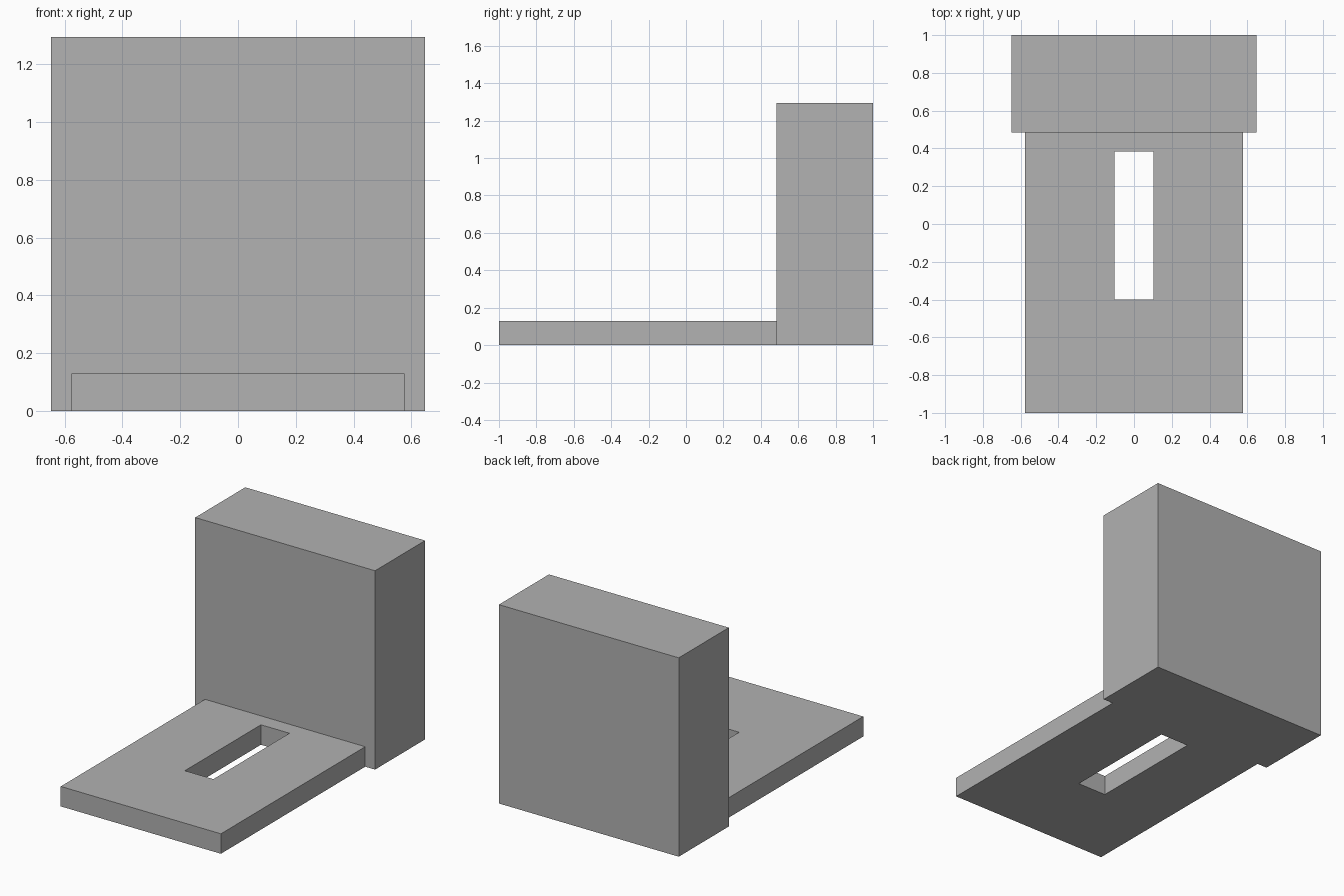
import bpy
import bmesh

cube = bpy.data.objects.get("Cube")
if cube:
    bpy.data.objects.remove(cube, do_unlink=True)

# Single flat grey
grey = bpy.data.materials.new("plain_grey")
grey.use_nodes = True
colour = (0.445, 0.445, 0.445, 1)
grey.diffuse_color = colour
grey.node_tree.nodes["Principled BSDF"].inputs["Base Color"].default_value = colour

SPLIT_Y = 0.485  # where the plate meets the upright block


def rectangle(bm, half_width, y0, y1):
    """Four corners at floor level, counter-clockwise from above."""
    corners = ((-half_width, y0), (half_width, y0), (half_width, y1), (-half_width, y1))
    return [bm.verts.new((x, y, 0)) for x, y in corners]


def raised_part(name, outline, height, hole=None):
    """Extrude a rectangle, optionally with a rectangular through hole."""
    bm = bmesh.new()
    outer = rectangle(bm, *outline)
    if hole:
        inner = rectangle(bm, *hole)
        for i in range(4):
            j = (i + 1) % 4
            bm.faces.new((outer[i], outer[j], inner[j], inner[i]))
    else:
        bm.faces.new(outer)
    result = bmesh.ops.extrude_face_region(bm, geom=bm.faces[:], use_keep_orig=True)
    top = [g for g in result["geom"] if isinstance(g, bmesh.types.BMVert)]
    bmesh.ops.translate(bm, verts=top, vec=(0, 0, height))
    bmesh.ops.recalc_face_normals(bm, faces=bm.faces[:])
    mesh = bpy.data.meshes.new(name)
    bm.to_mesh(mesh)
    bm.free()
    mesh.materials.append(grey)
    obj = bpy.data.objects.new(name, mesh)
    bpy.context.collection.objects.link(obj)
    return obj


# Thin base plate with a long slot
raised_part("slotted_base_plate", (0.577, -1, SPLIT_Y), 0.13, hole=(0.103, -0.4, 0.383))

# Tall block at the back
raised_part("upright_block", (0.648, SPLIT_Y, 1), 1.295)
